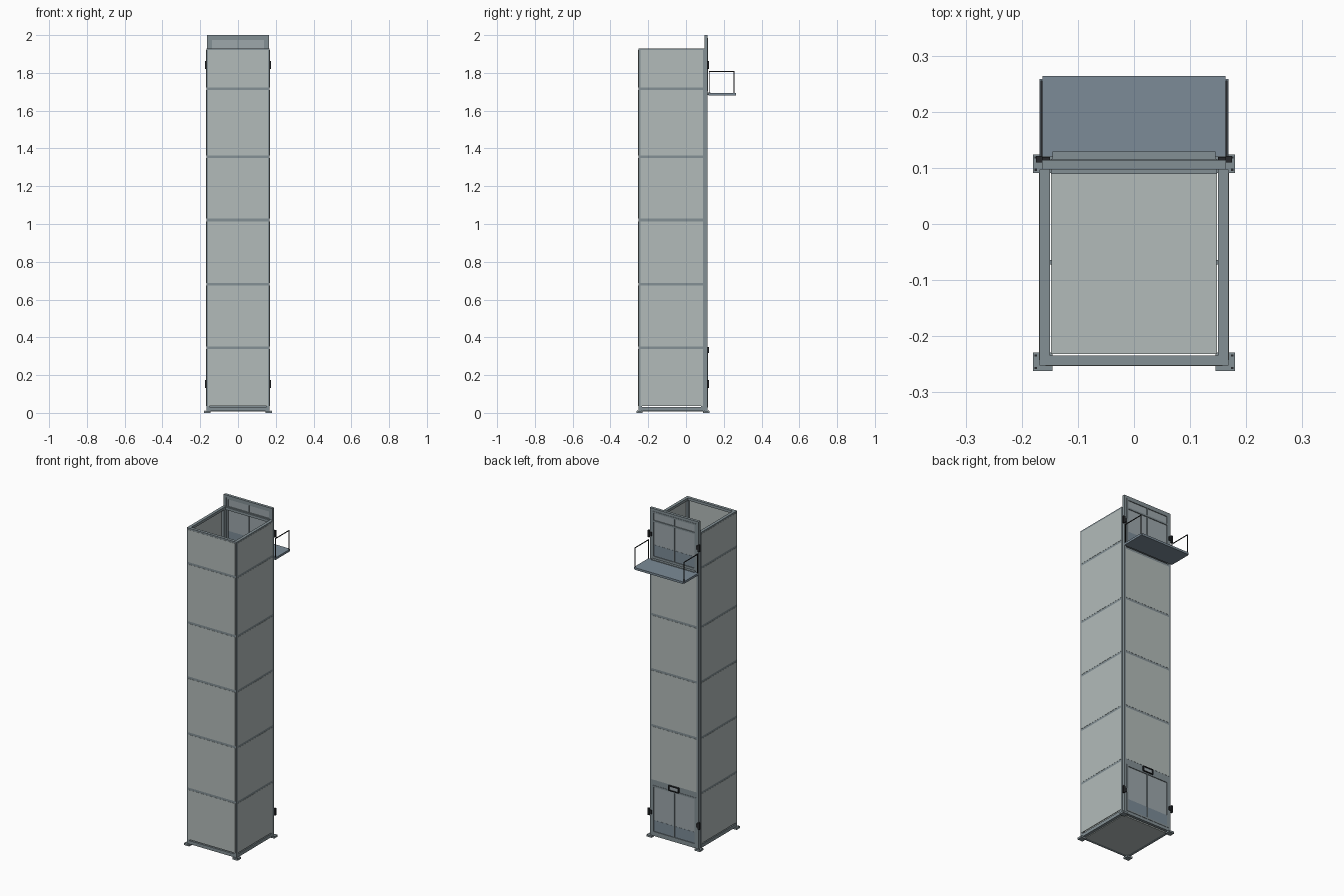
import bpy, bmesh
from mathutils import Matrix, Vector

if "Cube" in bpy.data.objects:
    bpy.data.objects.remove(bpy.data.objects["Cube"])


def material(name, rgb):
    m = bpy.data.materials.new(name)
    m.diffuse_color = (*rgb, 1)
    m.use_nodes = True
    m.node_tree.nodes["Principled BSDF"].inputs["Base Color"].default_value = m.diffuse_color
    return m


FRAME = material("frame grey", (0.23, 0.28, 0.30))
PANEL = material("panel light grey", (0.45, 0.50, 0.49))
DECK = material("deck blue grey", (0.20, 0.26, 0.31))
GLASS = material("pane grey", (0.34, 0.39, 0.41))
DARK = material("dark fittings", (0.02, 0.022, 0.025))


def boxes(name, mat, spans):
    """One object from boxes given as (x0, x1, y0, y1, z0, z1)."""
    bm = bmesh.new()
    for x0, x1, y0, y1, z0, z1 in spans:
        centre = Vector((x0 + x1, y0 + y1, z0 + z1)) / 2
        size = Matrix.Diagonal((x1 - x0, y1 - y0, z1 - z0, 1))
        bmesh.ops.create_cube(bm, size=1, matrix=Matrix.Translation(centre) @ size)
    me = bpy.data.meshes.new(name)
    bm.to_mesh(me)
    bm.free()
    me.materials.append(mat)
    ob = bpy.data.objects.new(name, me)
    bpy.context.collection.objects.link(ob)
    return ob


def both(spans):
    """Add the left-hand copy of each right-hand box."""
    return spans + [(-b, -a, *rest) for a, b, *rest in spans]


W, F, B, T = 0.168, -0.252, 0.097, 0.018   # half width, front, back, bar size
BK = 0.114                                 # outer face of the rear frame
TOP = 1.93
RINGS = [0.345, 0.681, 1.021, 1.356, 1.716]
H = 0.007                                  # half height of a ring bar

# Corner posts, the rear pair rising above the shaft
boxes("corner_posts", FRAME, both([(W - T, W, F, F + T, 0.01, TOP),
                                   (W - T, W, B - T, B, 0.01, TOP)]))
boxes("rear_posts", FRAME, both([(0.148, 0.164, B, BK, 0.01, 2.0)]))

# Horizontal frame bars on the front and both sides
levels = [(0.01, 0.03)] + [(z - H, z + H) for z in RINGS] + [(TOP - 0.016, TOP)]
boxes("front_bars", FRAME, [(-W + T, W - T, F, F + T, a, b) for a, b in levels])
boxes("side_bars", FRAME, both([(W - T, W, F + T, B - T, a, b) for a, b in levels]))

# Wall panels between the bars, lapping over the posts
edges = [0.03] + RINGS + [TOP - 0.003]
gaps = [(a + H, b - H) for a, b in zip(edges, edges[1:])]
boxes("front_panels", PANEL, [(-0.158, 0.158, F - 0.001, F + 0.003, a, b) for a, b in gaps])
boxes("side_panels", PANEL, both([(W - 0.003, W + 0.001, F + 0.010, B - 0.006, a, b)
                                  for a, b in gaps]))

# Rear bars and panels between the two doors
rear = [0.345, 0.681, 1.021, 1.356, 1.672]
boxes("rear_bars", FRAME, [(-0.148, 0.148, B, BK, z - H, z + H) for z in rear]
      + [(-0.148, 0.148, B, BK, 0.01, 0.028), (-0.148, 0.148, B, BK, 1.984, 2.0),
         (-0.148, 0.148, B - 0.008, B, TOP - 0.016, TOP),
         (-0.148, 0.148, B, BK, 1.690, 1.702)])
boxes("rear_panels", PANEL, [(-0.152, 0.152, BK - 0.003, BK + 0.001, a + H, b - H)
                             for a, b in zip(rear, rear[1:])])


def door(name, z0, z1, kick, rails):
    """Framed double-pane door with a solid lower plate."""
    t, y0, y1 = 0.010, BK - 0.012, BK + 0.002
    boxes(name + "_frame", FRAME,
          both([(0.138, 0.148, y0, y1, z0, z1)])
          + [(-0.138, 0.138, y0, y1, z0, z0 + t), (-0.138, 0.138, y0, y1, z1 - t, z1),
             (-0.003, 0.003, y0, y1, z0 + t, z1 - t)]
          + [(-0.138, 0.138, y0, y1, z - 0.005, z + 0.005) for z in rails])
    boxes(name + "_panes", GLASS,
          both([(0.003, 0.138, BK - 0.007, BK - 0.003, kick, z1 - t)]))
    boxes(name + "_kick_plate", DECK,
          both([(0.003, 0.138, BK - 0.007, BK - 0.002, z0 + t, kick)]))


door("lower_door", 0.028, 0.318, 0.105, [])
door("upper_door", 1.702, 1.984, 1.78, [1.925])

# Hinges on the door edges
hinges = []
for z in (0.152, 1.842):
    hinges += [(0.163, 0.175, BK - 0.004, BK + 0.007, z - 0.021, z + 0.021),
               (0.150, 0.164, BK, BK + 0.005, z - 0.012, z + 0.012)]
boxes("hinges", DARK, both(hinges))

# Pull handle and its backing rail above the lower door
boxes("handle_rail", FRAME, [(-0.148, 0.148, B, BK, 0.318, 0.338)])
boxes("pull_handle", DARK, both([(0.029, 0.035, BK, BK + 0.009, 0.316, 0.348)])
      + [(-0.029, 0.029, BK, BK + 0.009, z, z + 0.005) for z in (0.316, 0.343)])
boxes("handle_plate", GLASS, [(-0.029, 0.029, BK, BK + 0.004, 0.321, 0.343)])

# Floor with its underside bars
boxes("floor", PANEL, [(-0.148, 0.148, -0.232, 0.090, 0.008, 0.020)])

# Foot plates with bolts
feet, bolts = [], []
for y in (-0.2455, 0.1075):
    feet.append((0.145, 0.180, y - 0.0165, y + 0.0165, 0.0, 0.011))
    bolts += [(0.173, 0.177, y + d - 0.002, y + d + 0.002, 0.011, 0.0125)
              for d in (-0.011, 0.011)]
boxes("foot_plates", FRAME, both(feet))
boxes("foot_bolts", DARK, both(bolts))

# Small guide brackets inside the side walls
boxes("guide_brackets", FRAME, both([(0.146, 0.154, -0.072, -0.064, z - 0.01, z + 0.01)
                                     for z in RINGS]))

# Landing platform with a sill against the door
boxes("platform", DECK, [(-0.168, 0.168, 0.120, 0.258, 1.680, 1.693),
                         (-0.163, 0.163, 0.258, 0.264, 1.680, 1.693)])
boxes("platform_sill", FRAME, [(-0.145, 0.145, BK, 0.129, 1.684, 1.697)])

# Thin side railings on the platform
r = 0.004
boxes("platform_railings", DARK, both(
    [(0.163, 0.163 + r, y, y + r, 1.693, 1.810) for y in (0.121, 0.252)]
    + [(0.163, 0.163 + r, 0.121, 0.256, 1.806, 1.810)]))
